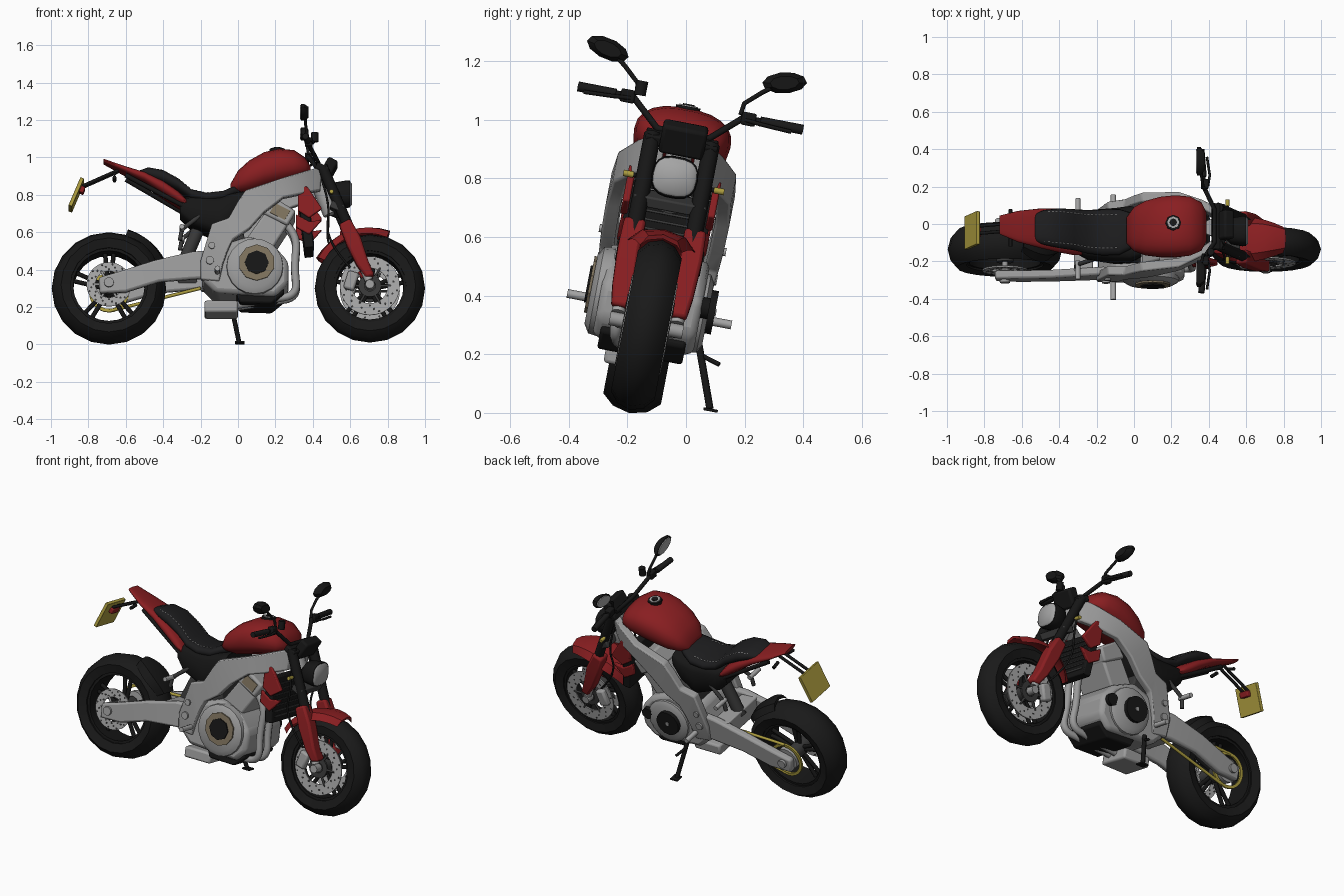
import bpy, bmesh, math
from mathutils import Matrix, Vector

old = bpy.data.objects.get("Cube")
if old:
    bpy.data.objects.remove(old)

# Whole machine rests on its side stand
LEAN = Matrix.Translation((0, -0.193, 0)) @ Matrix.Rotation(math.radians(-10.9), 4, 'X')
SIDES = ((-1, "near"), (1, "far"))


def material(name, r, g, b):
    m = bpy.data.materials.new(name)
    m.use_nodes = True
    m.diffuse_color = (r, g, b, 1)
    m.node_tree.nodes["Principled BSDF"].inputs["Base Color"].default_value = (r, g, b, 1)
    return m


RED = material("red paint", .25, .013, .015)
SILVER = material("silver metal", .33, .33, .33)
LIGHT = material("light metal", .38, .38, .38)
BLACK = material("black plastic", .008, .008, .008)
RUBBER = material("tyre rubber", .010, .010, .010)
LEATHER = material("seat leather", .012, .012, .013)
GOLD = material("yellow gold", .42, .34, .05)
BRONZE = material("bronze cover", .21, .17, .11)
DARK = material("dark metal", .04, .04, .04)


def add(name, data, mat):
    ob = bpy.data.objects.new(name, data)
    data.materials.append(mat)
    bpy.context.collection.objects.link(ob)
    ob.matrix_world = LEAN
    return ob


def finish(name, bm, mat, bevel=0, angle=35):
    bmesh.ops.recalc_face_normals(bm, faces=bm.faces)
    me = bpy.data.meshes.new(name)
    bm.to_mesh(me)
    bm.free()
    me.shade_smooth()
    me.set_sharp_from_angle(angle=math.radians(angle))
    ob = add(name, me, mat)
    if bevel:
        mod = ob.modifiers.new("bevel", 'BEVEL')
        mod.width, mod.segments, mod.limit_method = bevel, 2, 'ANGLE'
    return ob


def loft(name, rings, mat, bevel=0, closed=False, angle=35):
    bm = bmesh.new()
    vs = [[bm.verts.new(p) for p in r] for r in rings]
    n = len(vs[0])
    pairs = list(zip(vs, vs[1:])) + ([(vs[-1], vs[0])] if closed else [])
    for a, b in pairs:
        for i in range(n):
            j = (i + 1) % n
            bm.faces.new((a[i], a[j], b[j], b[i]))
    if not closed:
        bm.faces.new(vs[0])
        bm.faces.new(vs[-1])
    return finish(name, bm, mat, bevel, angle)


def hull(name, stations, mat, power=2.6, n=18):
    """Rounded body along x from (x, bottom, top, half width) stations."""
    rings = []
    for x, zb, zt, hw in stations:
        ring = []
        for k in range(n):
            c, s = math.cos(k * math.tau / n), math.sin(k * math.tau / n)
            f = lambda t: math.copysign(abs(t) ** (2 / power), t)
            ring.append((x, hw * f(c), (zb + zt) / 2 + (zt - zb) / 2 * f(s)))
        rings.append(ring)
    return loft(name, rings, mat, angle=50)


def beam(name, stations, thick, mat, s, bevel=.008):
    """Side beam from (top x, top z, bottom x, bottom z, outer y) stations."""
    return loft(name, [[(a, s * u, b), (c, s * u, d), (c, s * (u - thick), d), (a, s * (u - thick), b)]
                       for a, b, c, d, u in stations], mat, bevel)


def plate(name, pts, y0, y1, mat, bevel=0):
    return loft(name, [[(x, y, z) for x, z in pts] for y in (y0, y1)], mat, bevel)


def lathe(name, profile, x, z, mat, n=20, closed=False, angle=35):
    """Spin a (radius, y) profile about a sideways axle."""
    rings = [[(x + r * math.sin(k * math.tau / n), y, z - r * math.cos(k * math.tau / n))
              for k in range(n)] for r, y in profile]
    return loft(name, rings, mat, closed=closed, angle=angle)


def disc(name, x, z, r, y0, y1, mat, n=20):
    return lathe(name, [(r, y0), (r, y1)], x, z, mat, n)


def ring(name, x, z, r0, r1, y0, y1, mat, n=24):
    return lathe(name, [(r0, y0), (r1, y0), (r1, y1), (r0, y1)], x, z, mat, n, True)


def box(name, c, size, mat, tilt=0, bevel=.006):
    bm = bmesh.new()
    bmesh.ops.create_cube(bm, size=1, matrix=Matrix.Translation(c) @ Matrix.Rotation(tilt, 4, 'Y')
                          @ Matrix.Diagonal((*size, 1)))
    return finish(name, bm, mat, bevel)


def tube(name, paths, r, mat, kind='POLY'):
    cu = bpy.data.curves.new(name, 'CURVE')
    cu.dimensions, cu.bevel_depth, cu.bevel_resolution, cu.use_fill_caps = '3D', r, 2, True
    for pts in paths:
        sp = cu.splines.new(kind)
        sp.points.add(len(pts) - 1)
        for p, co in zip(sp.points, pts):
            p.co = (*co, 1)
        if kind == 'NURBS':
            sp.use_endpoint_u, sp.order_u, sp.resolution_u = True, 3, 6
    return add(name, cu, mat)


def fender(name, x, z, r, a0, a1, hw, mat, n=9):
    rings = []
    for k in range(n):
        a = math.radians(a0 + (a1 - a0) * k / (n - 1))
        w = hw * (.6 + .4 * math.sin(math.pi * k / (n - 1)))
        sec = [(-w, -.04), (-w * .7, -.002), (0, .012), (w * .7, -.002), (w, -.04), (w * .7, -.018), (0, -.003), (-w * .7, -.018)]
        rings.append([(x + (r + d) * math.cos(a), y, z + (r + d) * math.sin(a)) for y, d in sec])
    return loft(name, rings, mat)


# Wheels: tyre, rim, hub and paired spokes
FX, RX, AZ = .705, -.69, .305
for tag, x, r, w in (("front", FX, .295, .076), ("rear", RX, .306, .1)):
    tyre = [(r, 0), (r - .015, w * .6), (r - .05, w), (r - .1, w * .85),
            (r - .1, -w * .85), (r - .05, -w), (r - .015, -w * .6)]
    lathe(tag + "_tyre", tyre, x, AZ, RUBBER, 20, True, 50)
    ring(tag + "_rim", x, AZ, r - .115, r - .095, -w * .75, w * .75, BLACK)
    disc(tag + "_hub", x, AZ, .045, -.07, .07, DARK)
    spokes = []
    for k in range(5):
        for off in (-.12, .12):
            a = k * math.tau / 5 + .3
            spokes.append([(x + q * math.cos(a + off * e), 0, AZ + q * math.sin(a + off * e))
                           for q, e in ((.03, 2), (r - .105, 1))])
    tube(tag + "_spokes", spokes, .012, BLACK)


def brake(name, x, r, y, inner):
    """Drilled disc on a small spider."""
    ring(name + "_disc", x, AZ, r * .6, r, y - .004, y + .004, LIGHT, 32)
    ring(name + "_carrier", x, AZ, .03, r * .38, y - .006, y + .006, inner)
    arms, holes = [], []
    for k in range(36):
        a = k * math.tau / 36
        at = lambda q, dy=0: (x + q * math.cos(a), y + dy, AZ + q * math.sin(a))
        q = r * (.68 + .12 * (k % 3))
        holes.append([at(q, -.005), at(q, .005)])
        if k % 6 == 0:
            arms.append([at(r * .35), at(r * .66)])
    tube(name + "_arms", arms, .007, inner)
    tube(name + "_holes", holes, .006, DARK)


for s, t in SIDES:
    brake("front_brake_" + t, FX, .16, s * .075, DARK)
    box("front_caliper_" + t, (.605, s * .085, .33), (.06, .045, .1), SILVER, .3, .012)
brake("rear_brake", RX, .12, -.115, SILVER)

# Fork, guards and clamps
for s, t in SIDES:
    y = s * .102
    tube("fork_upper_" + t, [[(.45, y, .95), (.60, y, .6)]], .029, BLACK)
    tube("fork_slider_" + t, [[(.58, y, .62), (.70, y, .33)]], .023, LIGHT)
    beam("fork_guard_" + t, [(.60, .66, .54, .63, .142), (.655, .56, .58, .52, .146),
                             (.697, .43, .635, .41, .14), (.73, .355, .685, .34, .13)], .075, RED, s, .012)
    disc("axle_end_" + t, FX, AZ, .024, y - .025, y + .025, SILVER, 12)
    tube("indicator_stalk_" + t, [[(.5, s * .09, .8), (.5, s * .15, .8)]], .008, BLACK)
    tube("indicator_" + t, [[(.5, s * .14, .8), (.5, s * .175, .8)]], .011, GOLD)
tube("axles", [[(FX, -.1, AZ), (FX, .1, AZ)], [(RX, -.17, AZ), (RX, .17, AZ)]], .016, SILVER)
box("upper_clamp", (.45, 0, .94), (.07, .25, .035), BLACK, .4)
box("lower_clamp", (.53, 0, .73), (.07, .25, .04), DARK, .4)
tube("steering_head", [[(.41, 0, .93), (.5, 0, .71)]], .045, SILVER)
fender("front_fender", FX, AZ, .32, 71, 150, .12, RED)
tube("brake_hoses", [[(.42, s * .06, .96), (.5, s * .13, .75), (.46, s * .11, .55), (.6, s * .1, .4)]
                     for s, t in SIDES], .006, BLACK, 'NURBS')

# Headlight and instruments
hull("headlight_shell", [(.49, .78, .84, .04), (.52, .755, .88, .07), (.58, .745, .89, .08), (.60, .75, .888, .078)], BLACK)
hull("headlight_lens", [(.598, .752, .885, .076), (.609, .762, .873, .066)], LIGHT, 2.8)
box("instrument_pod", (.485, .005, .95), (.06, .155, .11), BLACK, .5, .012)

# Handlebar, levers and mirrors
tube("handlebar", [[(.36, -.375, 1.06), (.375, -.19, 1.06), (.43, -.09, .97), (.43, .09, .97),
                    (.375, .19, 1.06), (.36, .39, 1.06)]], .012, BLACK)
for s, t in SIDES:
    tube("grip_" + t, [[(.36, .008 + s * .39, 1.06), (.372, s * .25, 1.06)]], .017, RUBBER)
    box("switch_block_" + t, (.378, s * .21, 1.06), (.04, .05, .045), BLACK)
    tube("lever_" + t, [[(.395, s * .2, 1.055), (.405, s * .26, 1.05), (.39, s * .36, 1.045)]], .007, BLACK)
    tube("mirror_stem_" + t, [[(.378, s * .18, 1.07), (.37, s * .185, 1.11), (.36, s * .24, 1.16), (.36, s * .28, 1.19)]], .008, BLACK)
    for nm, stations, m in (("mirror_shell_", ((.338, 1), (.355, 1), (.378, .65)), BLACK),
                            ("mirror_glass_", ((.332, .86), (.34, .86)), LIGHT)):
        loft(nm + t, [[(x, s * .307 + q * .075 * math.cos(i * math.tau / 10),
                        1.205 + q * (.037 * math.sin(i * math.tau / 10) + s * .014 * math.cos(i * math.tau / 10)))
                       for i in range(10)] for x, q in stations], m)
tube("fluid_reservoir", [[(.41, -.17, 1.07), (.41, -.17, 1.12)]], .02, BLACK)

# Fuel tank and cap
hull("fuel_tank", [(-.04, .81, .87, .07), (0, .81, .94, .12), (.06, .81, .995, .147), (.14, .83, 1.04, .163),
                   (.22, .85, 1.058, .168), (.30, .87, 1.05, .16), (.36, .89, 1.01, .132), (.387, .92, .965, .08)], RED, 2.4, 22)
for nm, r, top, m in (("cap_ring", .042, 1.064, BLACK), ("cap_band", .032, 1.068, LIGHT), ("cap_centre", .02, 1.072, BLACK)):
    tube(nm, [[(.21, 0, 1.035), (.21, 0, top)]], r, m)

# Seat, stitching and tail
hull("seat", [(-.53, .90, .94, .075), (-.48, .89, .957, .095), (-.40, .86, .942, .108), (-.32, .82, .895, .112),
              (-.25, .77, .835, .118), (-.17, .75, .815, .125), (-.08, .76, .825, .125), (-.02, .79, .855, .10), (.02, .8, .875, .07)], LEATHER)
hull("tail_cowl", [(-.72, .985, 1.007, .05), (-.62, .932, .968, .085), (-.5, .87, .93, .108), (-.4, .8, .882, .12),
                   (-.32, .748, .825, .125), (-.26, .722, .762, .115)], RED)
seam = [Vector(p) for p in ((-.48, .078, .943), (-.4, .085, .929), (-.32, .085, .886), (-.25, .088, .826),
                            (-.17, .09, .807), (-.08, .09, .817))]
stitches = []
for a, b in zip(seam, seam[1:]):
    for k in range(4):
        dash = [a.lerp(b, k / 4), a.lerp(b, k / 4 + .13)]
        stitches += [[(p.x, s * p.y, p.z) for p in dash] for s, t in SIDES]
tube("seat_stitching", stitches, .0035, LIGHT)
hull("under_seat_panel", [(-.31, .69, .79, .105), (-.25, .63, .79, .13), (-.1, .57, .79, .145), (-.02, .64, .81, .15), (.04, .72, .82, .13)], BLACK, 4)
tube("plate_bracket", [[(-.64, s * .02, .945), (-.84, s * .02, .855)] for s, t in SIDES], .009, BLACK)
box("number_plate", (-.865, .005, .815), (.02, .18, .165), GOLD, .4, .002)
box("tail_lamp", (-.835, 0, .84), (.03, .07, .035), RED, .34)
for s, t in SIDES:
    tube("rear_indicator_" + t, [[(-.66, s * .05, .92), (-.66, s * .1, .91)]], .01, BLACK)

# Frame, swingarm and shock
for s, t in SIDES:
    beam("frame_beam_" + t, [(.45, .95, .44, .82, .10), (.37, .92, .38, .80, .15), (.24, .87, .24, .76, .205),
                             (.04, .80, .14, .68, .214), (0, .74, .06, .59, .212), (-.05, .65, -.03, .53, .208),
                             (-.14, .62, -.06, .46, .20), (-.2, .42, -.08, .40, .195), (-.2, .32, -.1, .31, .18)], .05, SILVER, s)
    beam("swingarm_" + t, [(-.15, .48, -.15, .33, .17), (-.24, .475, -.24, .325, .175), (-.45, .425, -.42, .31, .178),
                           (-.64, .365, -.6, .255, .17), (-.745, .335, -.74, .25, .165)], .045, SILVER, s, .012)
    disc("axle_cap_" + t, RX, AZ, .026, s * .12, s * .182, SILVER, 12)
    disc("pivot_cap_" + t, -.15, .42, .022, s * .16, s * .206, SILVER, 12)
    disc("frame_bolt_" + t, -.14, .5, .018, s * .16, s * .208, SILVER, 10)
    tube("rider_peg_" + t, [[(-.11, s * .18, .36), (-.11, s * .285, .36)]], .015, LIGHT)
    tube("passenger_peg_" + t, [[(-.3, s * .12, .6), (-.3, s * .22, .6)]], .014, LIGHT)
    tube("peg_hanger_" + t, [[(-.2, s * .12, .68), (-.3, s * .14, .6), (-.31, s * .14, .54)]], .012, DARK)
box("swingarm_bridge", (-.27, 0, .41), (.1, .3, .1), SILVER)
tube("shock_spring", [[(-.2, 0, .66), (-.3, 0, .42)]], .035, DARK)
tube("subframe", [[(-.05, s * .1, .62), (-.3, s * .1, .74), (-.6, s * .06, .91)] for s, t in SIDES], .013, BLACK)
fender("rear_hugger", RX, AZ, .325, 28, 72, .11, BLACK)

# Chain drive
ring("rear_sprocket", RX, AZ, .088, .106, .118, .13, GOLD)
disc("sprocket_carrier", RX, AZ, .07, .09, .13, SILVER)
tube("chain", [[(RX, .124, AZ + .1), (-.2, .124, .42)], [(RX, .124, AZ - .1), (-.2, .124, .33)]], .009, GOLD)

# Engine
plate("crankcase", [(-.2, .33), (-.12, .25), (.2, .23), (.27, .3), (.27, .42), (.2, .5), (.06, .56), (-.12, .5)], -.175, .175, SILVER, .025)
plate("cylinder_block", [(.03, .53), (.16, .46), (.30, .68), (.19, .76)], -.13, .13, SILVER, .012)
plate("cylinder_head", [(.13, .69), (.265, .62), (.31, .7), (.2, .77)], -.145, .145, SILVER, .012)
plate("head_cover", [(.17, .69), (.25, .65), (.28, .7), (.2, .74)], -.142, -.15, BRONZE)
plate("gearbox_rear", [(-.1, .45), (.04, .53), (.02, .64), (-.08, .6)], -.12, .12, DARK, .01)
lathe("clutch_case", [(.155, -.15), (.15, -.19), (.12, -.208)], .09, .39, SILVER, 20)
disc("clutch_cover", .1, .405, .098, -.19, -.217, BRONZE, 10)
disc("clutch_cap", .1, .405, .064, -.21, -.224, BLACK, 8)
lathe("generator_case", [(.14, .15), (.135, .185), (.11, .2)], .08, .38, SILVER, 20)
disc("generator_cover", .06, .39, .075, .19, .222, BLACK, 16)
disc("generator_cap", .06, .39, .012, .2, .226, SILVER, 10)
disc("pump_cover", .215, .4, .036, .16, .2, BLACK, 12)
plate("belly_pan", [(-.02, .275), (.01, .2), (.18, .195), (.25, .255), (.24, .285), (.12, .26)], -.15, .145, BLACK, .01)
box("silencer", (-.09, -.02, .185), (.18, .2, .065), SILVER, 0, .012)
tube("exhaust_headers", [[(.25, y, .64), (.32, y, .58), (.30, y, .4), (.32, y, .25), (.18, y * .8, .23), (-.02, y * .6, .2)]
                         for y in (-.1, -.02)], .021, SILVER, 'NURBS')

# Radiator and shrouds
box("radiator", (.365, 0, .63), (.05, .295, .26), BLACK, -.12)
for k in range(7):
    box("radiator_fin_%d" % k, (.391 + .003 * (3 - k), 0, .54 + .03 * k), (.01, .25, .008), DARK, -.12, 0)
for s, t in SIDES:
    plate("upper_shroud_" + t, [(.32, .83), (.37, .83), (.45, .71), (.38, .66), (.32, .70)], s * .135, s * .16, RED, .006)
    plate("lower_shroud_" + t, [(.31, .68), (.38, .64), (.45, .65), (.38, .57), (.31, .61)], s * .13, s * .155, RED, .006)

# Side stand
tube("side_stand", [[(-.04, .19, .27), (.005, .267, .066)]], .013, BLACK)
box("stand_foot", (.01, .27, .062), (.05, .05, .01), BLACK, 0, .002)
tube("stand_peg", [[(-.035, .2, .24), (-.01, .27, .22)]], .008, BLACK)
